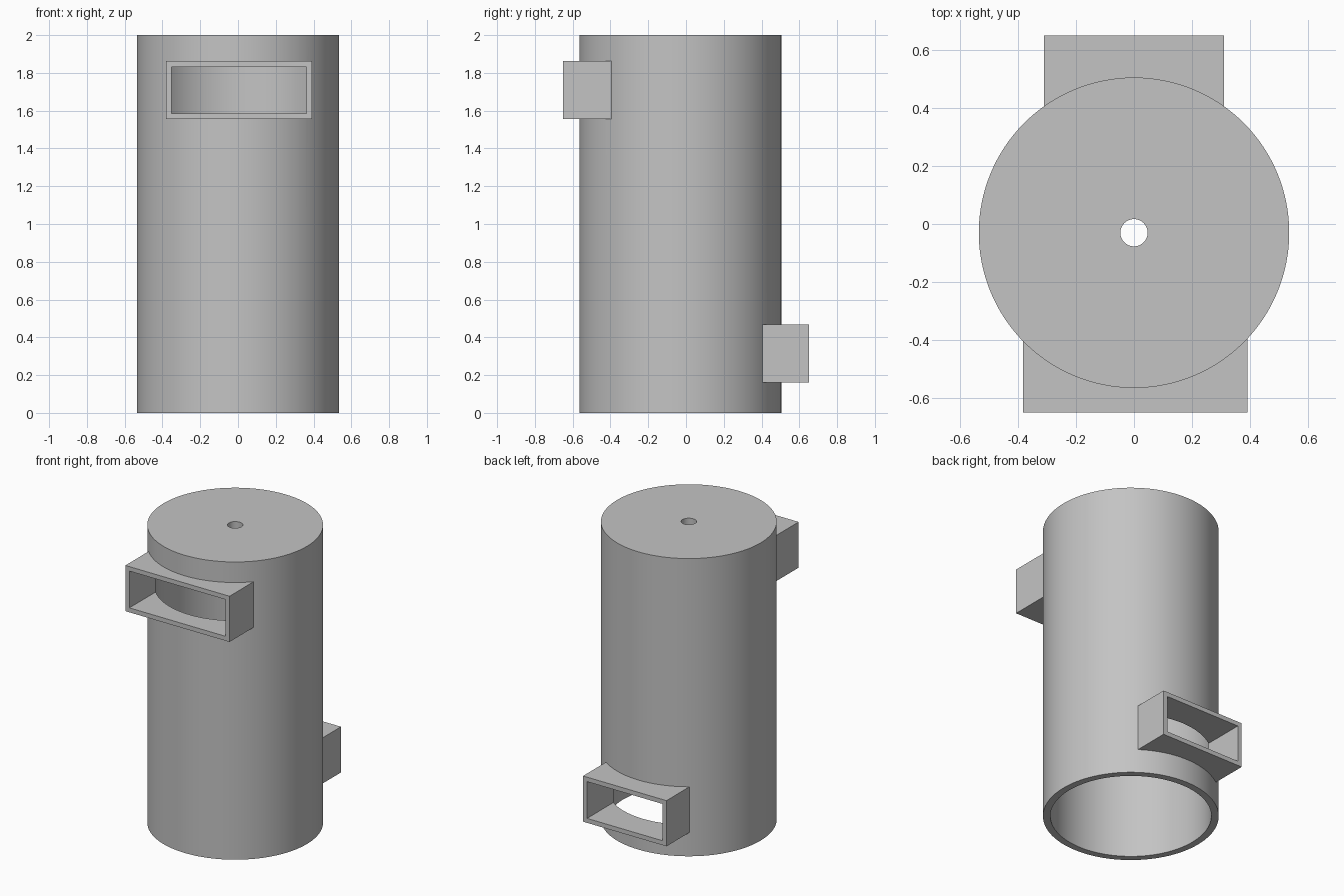
import bpy
import math

cube = bpy.data.objects.get("Cube")
if cube:
    bpy.data.objects.remove(cube, do_unlink=True)

AXIS_Y = -0.03      # the tube axis sits slightly forward
OUTER, INNER = 0.535, 0.49
HEIGHT, CAP = 2.0, 0.045
WALL = 0.03         # duct wall thickness

grey = bpy.data.materials.new("plain grey")
grey.use_nodes = True
grey.diffuse_color = (0.55, 0.55, 0.55, 1)
grey.node_tree.nodes["Principled BSDF"].inputs["Base Color"].default_value = grey.diffuse_color


def cylinder(name, radius, z0, z1, sides=128):
    bpy.ops.mesh.primitive_cylinder_add(vertices=sides, radius=radius, depth=z1 - z0,
                                        location=(0, AXIS_Y, (z0 + z1) / 2))
    ob = bpy.context.object
    ob.name = name
    return ob


def box(name, x, y, z):
    spans = (x, y, z)
    bpy.ops.mesh.primitive_cube_add(size=1, location=[sum(s) / 2 for s in spans])
    ob = bpy.context.object
    ob.name = name
    ob.scale = [abs(s[1] - s[0]) for s in spans]
    bpy.ops.object.transform_apply(location=False, rotation=False, scale=True)
    return ob


def cut(target, cutter):
    bpy.context.view_layer.objects.active = target
    mod = target.modifiers.new("cut", 'BOOLEAN')
    mod.operation = 'DIFFERENCE'
    mod.solver = 'EXACT'
    mod.object = cutter
    bpy.ops.object.modifier_apply(modifier=mod.name)


def finish(ob):
    ob.data.materials.clear()
    ob.data.materials.append(grey)
    bpy.ops.object.select_all(action='DESELECT')
    ob.select_set(True)
    bpy.context.view_layer.objects.active = ob
    bpy.ops.object.shade_smooth_by_angle(angle=math.radians(30))


# Tube closed at the top, open below, with a small centre hole
body = cylinder("tube_body", OUTER, 0, HEIGHT)
bore = cylinder("bore_cutter", INNER, -0.1, HEIGHT - CAP)
hole = cylinder("hole_cutter", 0.047, HEIGHT - 0.2, HEIGHT + 0.1, 48)
# Ducts are trimmed just inside the tube's outer surface
trim = cylinder("trim_cutter", OUTER - 0.01, -0.1, HEIGHT + 0.1)
cutters = [bore, hole, trim]
cut(body, bore)
cut(body, hole)

# Rectangular ducts: upper one at the front, lower one at the back
for name, side, x0, x1, z0, z1 in (("front_duct", -1, -0.382, 0.392, 1.555, 1.862),
                                   ("back_duct", 1, -0.31, 0.31, 0.16, 0.467)):
    duct = box(name, (x0, x1), (side * 0.25, side * 0.65), (z0, z1))
    channel = box(name + "_cutter", (x0 + WALL, x1 - WALL), (side * 0.1, side * 0.8),
                  (z0 + WALL, z1 - WALL))
    cut(duct, trim)
    cut(duct, channel)
    cut(body, channel)
    finish(duct)
    cutters.append(channel)

finish(body)
for ob in cutters:
    bpy.data.objects.remove(ob, do_unlink=True)
